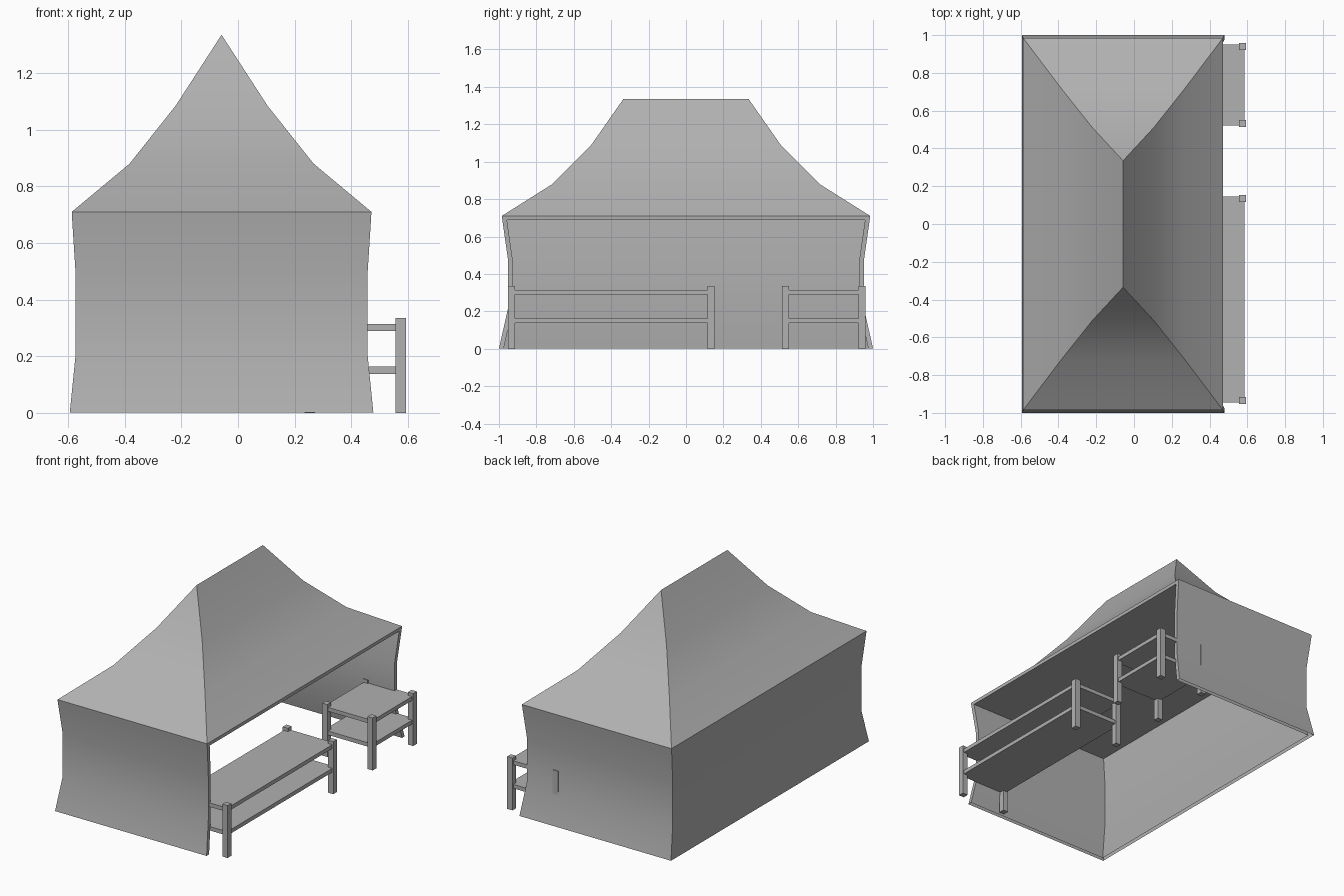
import bpy, bmesh

if "Cube" in bpy.data.objects:
    bpy.data.objects.remove(bpy.data.objects["Cube"])

CX = -0.058  # tent centre in x
T = 0.025    # cloth thickness

# One mid-grey for every part
grey = bpy.data.materials.new("mid_grey")
grey.diffuse_color = (0.44, 0.44, 0.44, 1)
grey.use_nodes = True
grey.node_tree.nodes["Principled BSDF"].inputs["Base Color"].default_value = grey.diffuse_color


def finish(bm, name, smooth=False):
    bmesh.ops.recalc_face_normals(bm, faces=bm.faces)
    me = bpy.data.meshes.new(name)
    bm.to_mesh(me)
    bm.free()
    me.materials.append(grey)
    ob = bpy.data.objects.new(name, me)
    bpy.context.collection.objects.link(ob)
    if smooth:
        bpy.ops.object.select_all(action='DESELECT')
        ob.select_set(True)
        bpy.context.view_layer.objects.active = ob
        bpy.ops.object.shade_smooth_by_angle(angle=0.5)
    return ob


def loft(bm, rings):
    loops = [[bm.verts.new(p) for p in r] for r in rings]
    for a, b in zip(loops, loops[1:]):
        n = len(a)
        for i in range(n):
            j = (i + 1) % n
            bm.faces.new((a[i], a[j], b[j], b[i]))
    return loops


def rect(z, hx, hy):
    return [(CX + hx, -hy, z), (CX - hx, -hy, z), (CX - hx, hy, z), (CX + hx, hy, z)]


def c_section(z, hx, hy):
    # three walls, open on the +x side
    x0, x1, y = CX - hx, CX + hx, hy - T
    return rect(z, hx, hy) + [(x1, y, z), (x0 + T, y, z), (x0 + T, -y, z), (x1, -y, z)]


# Curved cloth walls, hollow at the hem
bm = bmesh.new()
walls = [(0.001, 0.536, 1.0), (0.21, 0.515, 0.953), (0.485, 0.515, 0.953), (0.688, 0.528, 0.982)]
loft(bm, [c_section(*w) for w in walls])
finish(bm, "tent_walls", True)

# Swept hip roof with flat ceiling
bm = bmesh.new()
roof = [(0.688, 0.528, 0.982), (0.71, 0.529, 0.985), (0.88, 0.325, 0.715),
        (1.085, 0.162, 0.51), (1.335, 0.0, 0.335)]
loops = loft(bm, [rect(*r) for r in roof])
bm.faces.new(loops[0])
bmesh.ops.remove_doubles(bm, verts=bm.verts, dist=0.0005)
finish(bm, "tent_roof", True)


def box(name, x0, x1, y0, y1, z0, z1):
    bm = bmesh.new()
    bmesh.ops.create_cube(bm, size=1)
    for v in bm.verts:
        v.co = ((x0 + x1) / 2 + v.co.x * (x1 - x0),
                (y0 + y1) / 2 + v.co.y * (y1 - y0),
                (z0 + z1) / 2 + v.co.z * (z1 - z0))
    return finish(bm, name)


# Two display tables: four posts and two shelves each
P = 0.037
X0, X1 = 0.235, 0.593
for label, y0, y1 in (("long_table", -0.952, 0.153), ("short_table", 0.514, 0.959)):
    for x in (X0, X1 - P):
        for y in (y0, y1 - P):
            box(label + "_post", x, x + P, y, y + P, 0, 0.335)
    for part, z in (("_lower_shelf", 0.138), ("_top", 0.289)):
        box(label + part, X0 + 0.008, X1 - 0.008, y0 + 0.008, y1 - 0.008, z, z + 0.025)
